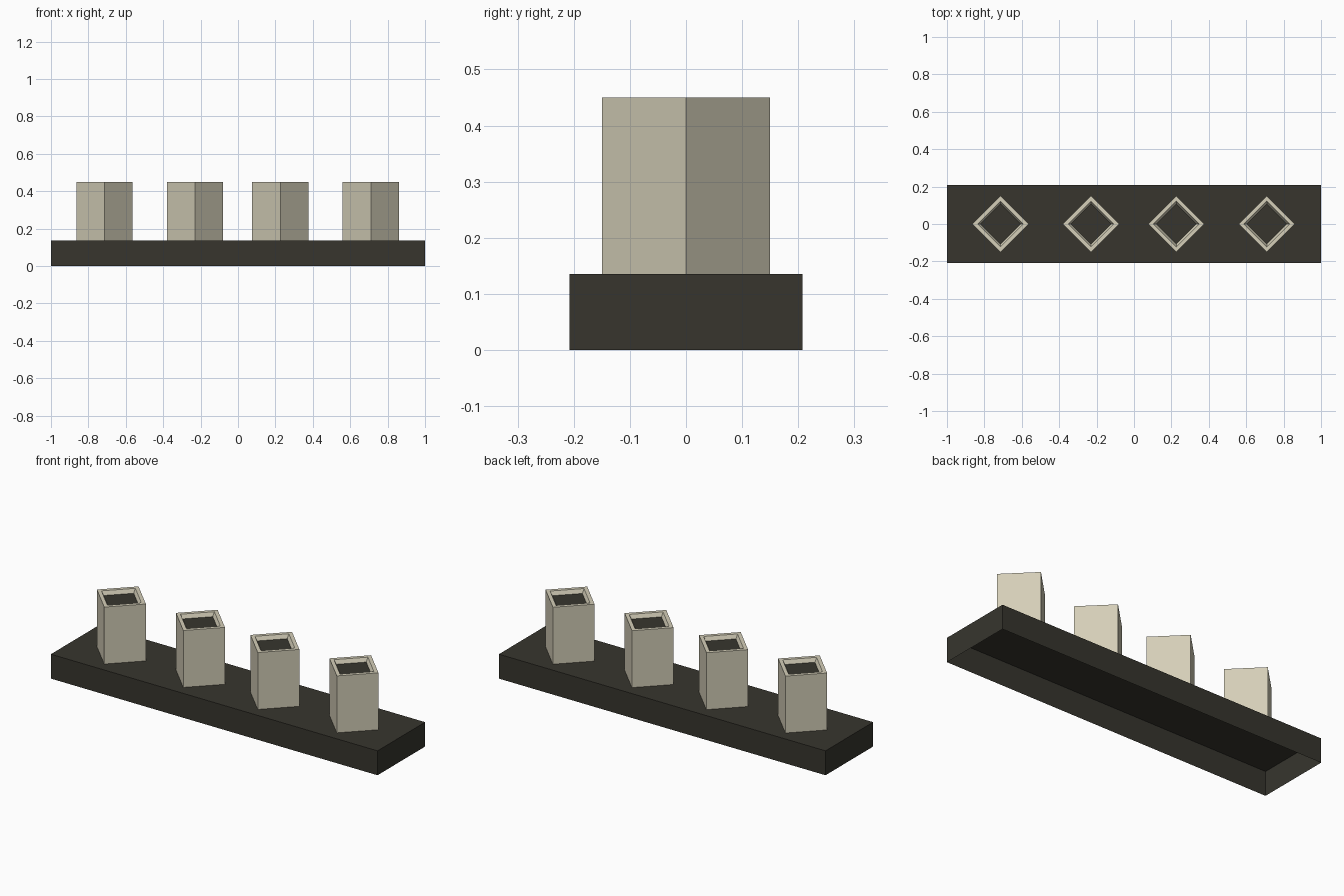
import bpy, bmesh

if "Cube" in bpy.data.objects:
    bpy.data.objects.remove(bpy.data.objects["Cube"])


def material(name, rgb):
    m = bpy.data.materials.new(name)
    m.diffuse_color = (*rgb, 1)
    m.use_nodes = True
    m.node_tree.nodes["Principled BSDF"].inputs["Base Color"].default_value = m.diffuse_color
    return m


dark = material("dark charcoal", (0.038, 0.036, 0.027))
pale = material("pale stone", (0.66, 0.62, 0.48))


def make(name, bm, mats, loc=(0, 0, 0)):
    me = bpy.data.meshes.new(name)
    bm.to_mesh(me)
    bm.free()
    for m in mats:
        me.materials.append(m)
    ob = bpy.data.objects.new(name, me)
    ob.location = loc
    bpy.context.collection.objects.link(ob)


# Base plinth: a shell open underneath
L, W, H, TOP = 2.0, 0.416, 0.135, 0.45
bm = bmesh.new()
bmesh.ops.create_cube(bm, size=1)
for v in bm.verts:
    v.co = (v.co.x * L, v.co.y * W, (v.co.z + 0.5) * H)
bm.normal_update()
bmesh.ops.delete(bm, geom=[f for f in bm.faces if f.normal.z < -0.5], context='FACES_ONLY')
make("base_plinth", bm, [dark])

# Diamond planters: outer wall, flat rim, sunken lip, dark filling
PROFILE = [(0.15, H), (0.15, TOP), (0.122, TOP), (0.108, TOP - 0.022)]
for i, x in enumerate((-0.714, -0.23, 0.226, 0.71)):
    bm = bmesh.new()
    rings = [[bm.verts.new(p) for p in ((r, 0, z), (0, r, z), (-r, 0, z), (0, -r, z))]
             for r, z in PROFILE]
    for a, b in zip(rings, rings[1:]):
        for k in range(4):
            n = (k + 1) % 4
            bm.faces.new((a[k], a[n], b[n], b[k]))
    bm.faces.new(rings[-1]).material_index = 1
    make(f"diamond_post_{i + 1}", bm, [pale, dark], (x, 0, 0))
